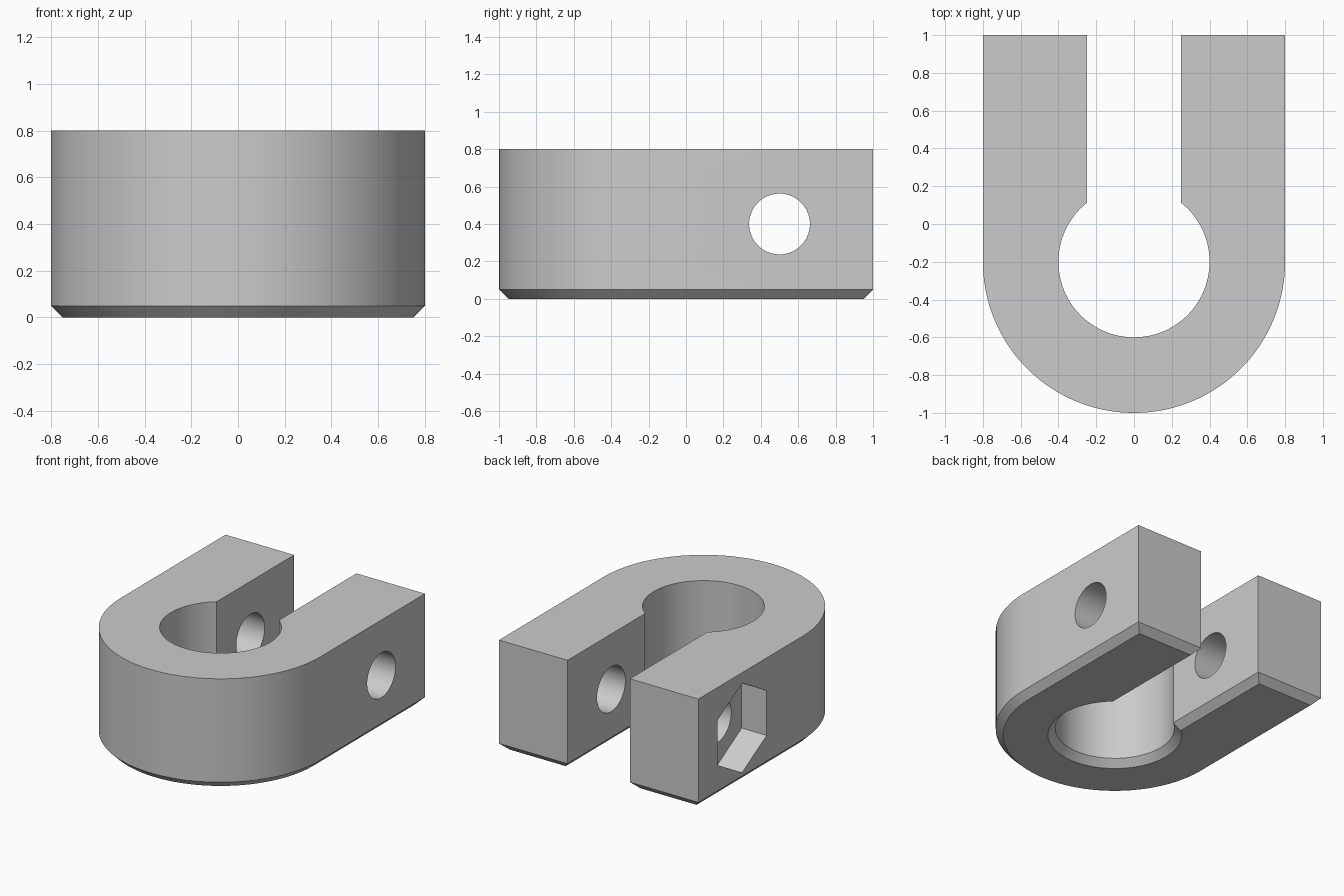
import bpy, bmesh
from math import pi, sin, cos, asin
from mathutils import Vector

if "Cube" in bpy.data.objects:
    bpy.data.objects.remove(bpy.data.objects["Cube"])


def arc(cx, cy, r, start, end, steps):
    """Points along a circular arc, both ends included."""
    angles = [start + (end - start) * i / steps for i in range(steps + 1)]
    return [(cx + r * cos(a), cy + r * sin(a)) for a in angles]


def prism(name, points, sweep, chamfer=0):
    """Extrude a closed outline along sweep; optionally chamfer the starting cap."""
    bm = bmesh.new()
    cap = bm.faces.new([bm.verts.new(p) for p in points])
    ext = bmesh.ops.extrude_face_region(bm, geom=[cap], use_keep_orig=True)
    moved = [v for v in ext["geom"] if isinstance(v, bmesh.types.BMVert)]
    bmesh.ops.translate(bm, verts=moved, vec=Vector(sweep))
    bmesh.ops.recalc_face_normals(bm, faces=bm.faces)
    if chamfer:
        bottom = [f for f in bm.faces if f.normal.z < -0.9]
        bmesh.ops.inset_individual(bm, faces=bottom, thickness=chamfer,
                                   depth=chamfer, use_even_offset=True)
    mesh = bpy.data.meshes.new(name)
    bm.to_mesh(mesh)
    bm.free()
    obj = bpy.data.objects.new(name, mesh)
    bpy.context.collection.objects.link(obj)
    return obj


# Single plain grey
grey = bpy.data.materials.new("plain grey")
grey.use_nodes = True
grey.diffuse_color = (0.6, 0.6, 0.6, 1)
grey.node_tree.nodes["Principled BSDF"].inputs["Base Color"].default_value = grey.diffuse_color

# U-shaped clamp body: round front, two straight arms, keyhole slot open at the back
centre_y, slot, bore, outer, edge = -0.2, 0.25, 0.4, 0.8, 0.05
mouth = pi / 2 - asin(slot / bore)
outline = [(-outer, 1)] + arc(0, centre_y, outer, pi, 2 * pi, 72) + [(outer, 1), (slot, 1)]
outline += arc(0, centre_y, bore, mouth, -pi - mouth, 72) + [(-slot, 1)]
body = prism("clamp_body", [(x, y, edge) for x, y in outline], (0, 0, 0.8 - edge), edge)
body.data.materials.append(grey)

# Bolt hole through both arms, and a hexagonal nut pocket in the -x arm
bolt = arc(0.5, 0.4, 0.1625, 0, 2 * pi, 64)[:-1]
nut = arc(0.5, 0.4, 0.325, pi / 2, 2.5 * pi, 6)[:-1]
cutters = [
    prism("bolt_hole_cutter", [(-1, y, z) for y, z in bolt], (2, 0, 0)),
    prism("nut_pocket_cutter", [(-1, y, z) for y, z in nut], (0.4, 0, 0)),
]

bpy.ops.object.select_all(action="DESELECT")
bpy.context.view_layer.objects.active = body
body.select_set(True)
for cutter in cutters:
    cutter.hide_render = True
    mod = body.modifiers.new(cutter.name, "BOOLEAN")
    mod.operation = "DIFFERENCE"
    mod.solver = "EXACT"
    mod.object = cutter
    bpy.ops.object.modifier_apply(modifier=mod.name)
    bpy.data.objects.remove(cutter)

bpy.ops.object.shade_smooth_by_angle(angle=pi / 6)
